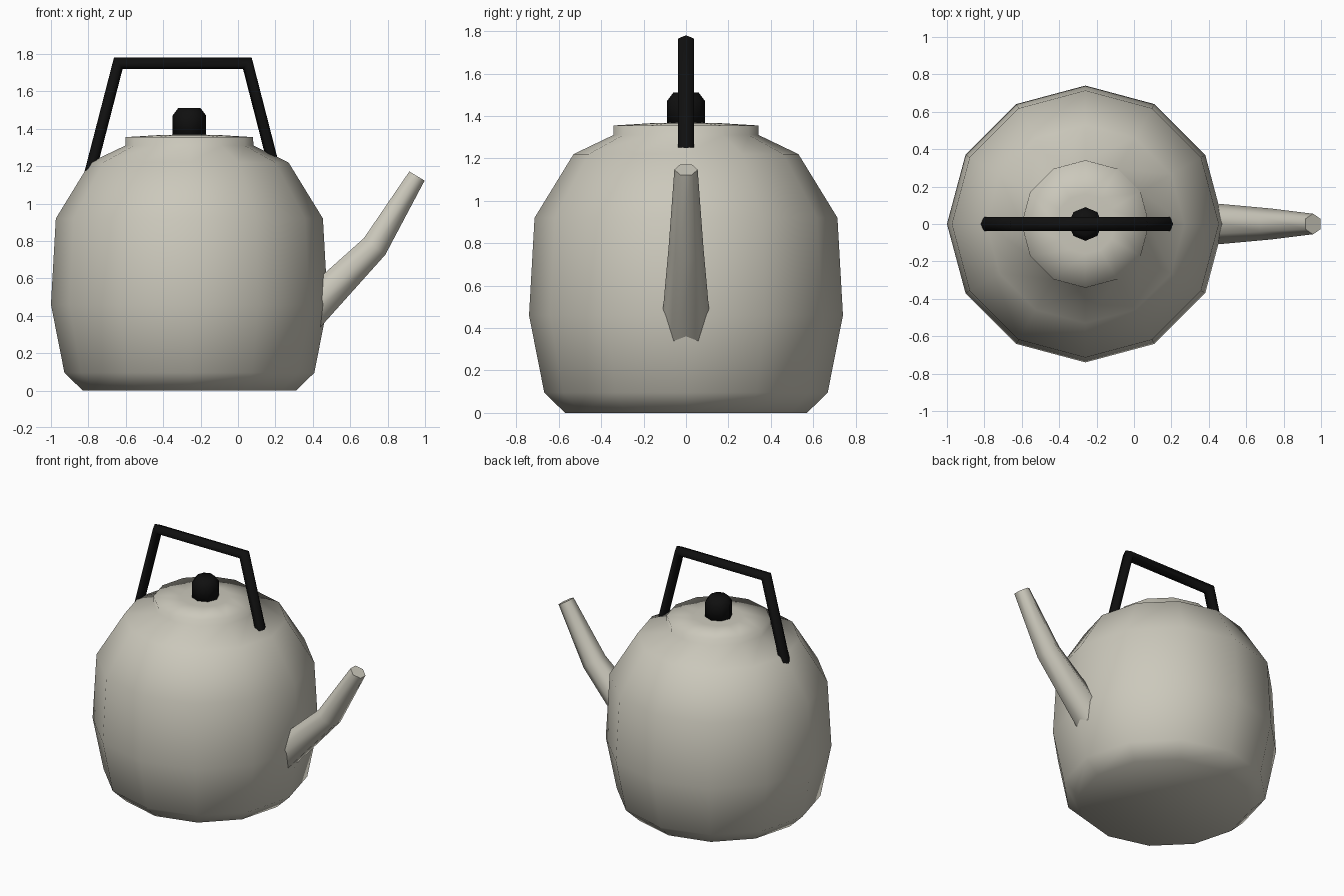
import bpy, bmesh, math
from mathutils import Vector

if "Cube" in bpy.data.objects:
    bpy.data.objects.remove(bpy.data.objects["Cube"])


def material(name, rgb):
    m = bpy.data.materials.new(name)
    m.diffuse_color = (*rgb, 1.0)
    m.use_nodes = True
    m.node_tree.nodes["Principled BSDF"].inputs["Base Color"].default_value = m.diffuse_color
    return m


ENAMEL = material("warm grey enamel", (0.60, 0.58, 0.50))
BLACK = material("black", (0.005, 0.005, 0.005))
CX = -0.26  # axis of the kettle body


def finish(name, bm, mat, flat_ends=False):
    bmesh.ops.recalc_face_normals(bm, faces=bm.faces)
    for f in bm.faces:
        f.smooth = not (flat_ends and len(f.verts) > 4)
    me = bpy.data.meshes.new(name)
    bm.to_mesh(me)
    bm.free()
    me.materials.append(mat)
    ob = bpy.data.objects.new(name, me)
    bpy.context.collection.objects.link(ob)
    return ob


def skin(bm, rings):
    """Bridge equal vertex rings into a tube."""
    n = len(rings[0])
    for a, b in zip(rings, rings[1:]):
        for i in range(n):
            j = (i + 1) % n
            bm.faces.new((a[i], a[j], b[j], b[i]))


def lathe(name, profile, sides, mat, tip=None):
    bm = bmesh.new()
    rings = [[bm.verts.new((CX + r * math.cos(2 * math.pi * i / sides),
                            r * math.sin(2 * math.pi * i / sides), z))
              for i in range(sides)] for r, z in profile]
    skin(bm, rings)
    bm.faces.new(rings[0])
    if tip is None:
        bm.faces.new(rings[-1])
    else:
        c = bm.verts.new((CX, 0, tip))
        for i in range(sides):
            bm.faces.new((rings[-1][i], rings[-1][(i + 1) % sides], c))
    return finish(name, bm, mat)


def tube(name, path, section, mat):
    """Sweep a section along (x, z, scale) points in the y = 0 plane, with mitred corners."""
    bm = bmesh.new()
    pts = [Vector((x, 0, z)) for x, z, _ in path]
    rings = []
    for k, p in enumerate(pts):
        d_in = (pts[k] - pts[k - 1]).normalized() if k else None
        d_out = (pts[k + 1] - p).normalized() if k < len(pts) - 1 else None
        d_in, d_out = d_in or d_out, d_out or d_in
        t = (d_in + d_out).normalized()
        side = Vector((-t.z, 0, t.x)) / t.dot(d_in)
        s = path[k][2]
        rings.append([bm.verts.new(p + side * u * s + Vector((0, v * s, 0)))
                      for u, v in section])
    skin(bm, rings)
    bm.faces.new(rings[0])
    bm.faces.new(rings[-1])
    return finish(name, bm, mat, flat_ends=True)


# Twelve-sided body with shoulder, raised lip and slightly domed lid
lathe("body_and_lid",
      [(0.57, 0), (0.668, 0.095), (0.74, 0.46), (0.714, 0.92), (0.53, 1.22),
       (0.342, 1.31), (0.341, 1.355), (0.16, 1.366)], 12, ENAMEL, tip=1.37)

# Eight-sided lid knob
lathe("lid_knob", [(0.09, 1.35), (0.09, 1.47), (0.06, 1.51)], 8, BLACK)

# Tapered six-sided spout, bent once
hexagon = [(math.sin(math.radians(a)), math.cos(math.radians(a)))
           for a in range(0, 360, 60)]
tube("spout", [(0.30, 0.34, 0.122), (0.73, 0.77, 0.083), (0.957, 1.147, 0.055)],
     hexagon, ENAMEL)

# Angular handle arch, its feet sunk into the shoulder
bar = [(0.03, 0), (0.015, 0.037), (-0.015, 0.037),
       (-0.03, 0), (-0.015, -0.037), (0.015, -0.037)]
tube("handle", [(-0.795, 1.15, 1), (-0.64, 1.75, 1), (0.05, 1.75, 1), (0.204, 1.15, 1)],
     bar, BLACK)
